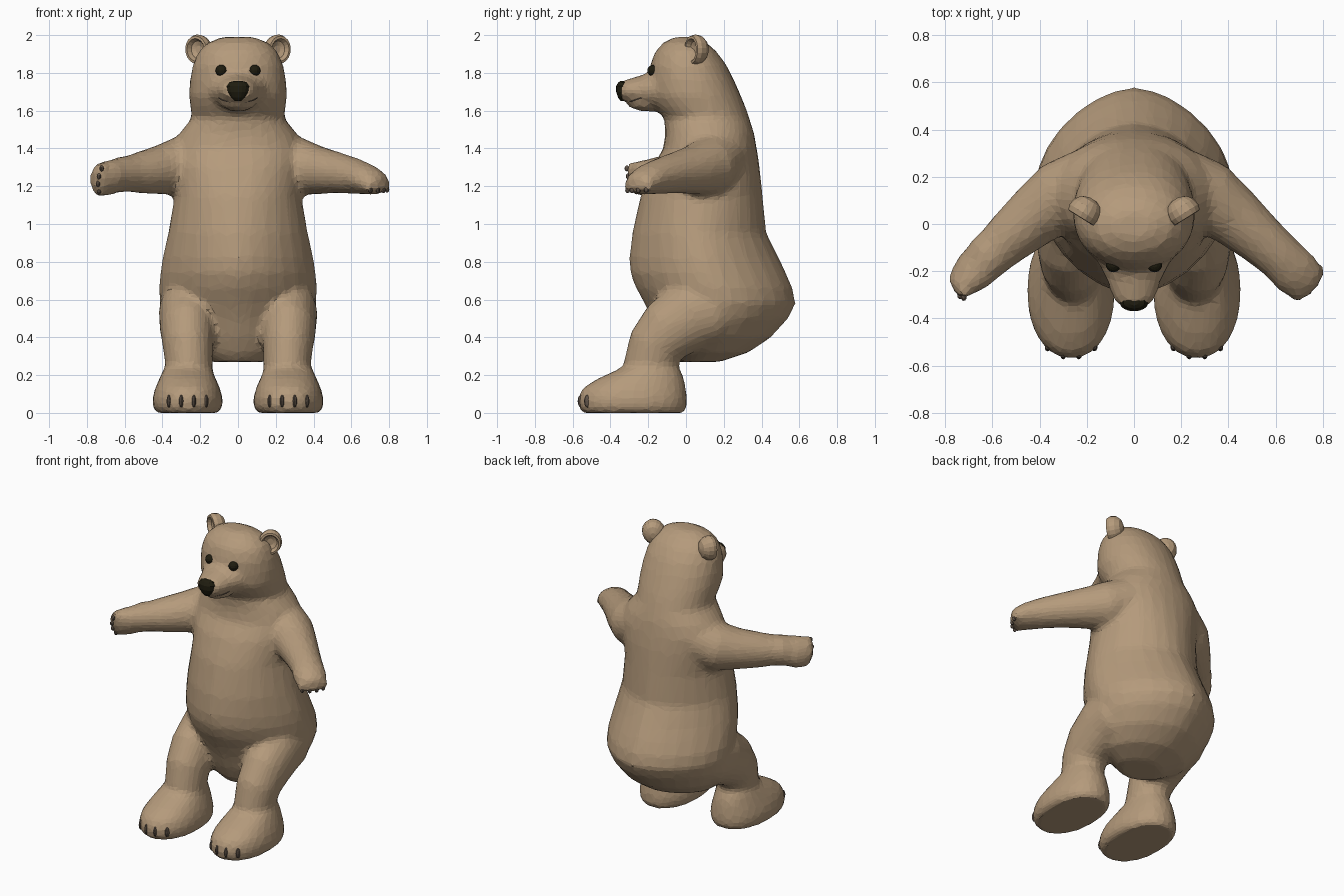
import bpy, bmesh, math
from mathutils import Vector, Matrix

if "Cube" in bpy.data.objects:
    bpy.data.objects.remove(bpy.data.objects["Cube"])


def material(name, rgb):
    mat = bpy.data.materials.new(name)
    mat.use_nodes = True
    mat.diffuse_color = (*rgb, 1)
    bsdf = mat.node_tree.nodes["Principled BSDF"]
    bsdf.inputs["Base Color"].default_value = (*rgb, 1)
    bsdf.inputs["Roughness"].default_value = 0.8
    return mat


FUR = material("tan fur", (0.46, 0.325, 0.2))
DARK = material("dark nose and eyes", (0.014, 0.012, 0.005))
CLAW = material("grey brown claw", (0.12, 0.09, 0.068))
X, Y, Z = Vector((1, 0, 0)), Vector((0, 1, 0)), Vector((0, 0, 1))


def loft(bm, rings, n=28, powers=None):
    """Skin a closed tube over rings of (centre, half axis u, half axis v)."""
    def bend(t, power):
        return math.copysign(abs(t) ** (2 / power), t)
    loops = []
    angles = [math.tau * i / n for i in range(n)]
    for (c, u, v), p in zip(rings, powers or [2] * len(rings)):
        loops.append([bm.verts.new(c + u * bend(math.cos(a), p) + v * bend(math.sin(a), p))
                      for a in angles])
    faces = [bm.faces.new(loops[0]), bm.faces.new(loops[-1])]
    for a, b in zip(loops, loops[1:]):
        for i in range(n):
            j = (i + 1) % n
            faces.append(bm.faces.new((a[i], a[j], b[j], b[i])))
    bmesh.ops.recalc_face_normals(bm, faces=faces)


def ball(bm, centre, size, seg=14):
    m = Matrix.Translation(centre) @ Matrix.Diagonal((*size, 1))
    bmesh.ops.create_uvsphere(bm, u_segments=seg, v_segments=seg // 2 + 1, radius=1, matrix=m)


def finish(bm, name, mat):
    mesh = bpy.data.meshes.new(name)
    bm.to_mesh(mesh)
    bm.free()
    mesh.materials.append(mat)
    obj = bpy.data.objects.new(name, mesh)
    bpy.context.collection.objects.link(obj)
    return obj


def upright(x, rows):
    """Rings stacked in z from rows of (z, front y, back y, half width)."""
    return [(Vector((x, (a + b) / 2, z)), X * w, Y * (b - a) / 2) for z, a, b, w in rows]


def limb(path, side, rolls):
    """Rings along a path of (x, y, z, half width, half height)."""
    pts = [Vector(p[:3]) for p in path]
    rings = []
    for i, p in enumerate(path):
        d = (pts[min(i + 1, len(pts) - 1)] - pts[max(i - 1, 0)]).normalized()
        u = (side - d * side.dot(d)).normalized()
        u = Matrix.Rotation(rolls[i], 3, d) @ u
        rings.append((pts[i], u * p[3], d.cross(u) * p[4]))
    return rings


body = bmesh.new()
claws = bmesh.new()

# Torso, neck and head in one column: keeled belly and back, rounder chest and head
column = [
    (0.27, -0.06, 0.18, 0.15), (0.32, -0.1, 0.33, 0.27), (0.4, -0.14, 0.45, 0.34),
    (0.5, -0.18, 0.54, 0.39), (0.58, -0.22, 0.58, 0.415), (0.66, -0.265, 0.565, 0.42),
    (0.74, -0.295, 0.53, 0.412), (0.82, -0.3, 0.49, 0.4), (0.95, -0.285, 0.425, 0.37),
    (1.15, -0.24, 0.405, 0.335), (1.3, -0.18, 0.39, 0.345), (1.4, -0.12, 0.375, 0.35),
    (1.48, -0.11, 0.36, 0.31), (1.56, -0.115, 0.335, 0.245), (1.62, -0.165, 0.315, 0.252),
    (1.68, -0.195, 0.29, 0.26), (1.76, -0.195, 0.255, 0.255), (1.84, -0.19, 0.215, 0.24),
    (1.91, -0.165, 0.165, 0.212), (1.96, -0.12, 0.11, 0.16), (1.99, -0.06, 0.05, 0.085)]
loft(body, upright(0, column),
     powers=[1.7 + 0.4 * min(1, max(0, (r[0] - 0.85) / 0.4)) for r in column])

# Muzzle and chin
loft(body, [(Vector((0, y, (lo + hi) / 2)), X * w, Z * (hi - lo) / 2) for y, lo, hi, w in [
    (-0.08, 1.58, 1.84, 0.19), (-0.18, 1.61, 1.81, 0.145), (-0.24, 1.63, 1.785, 0.115),
    (-0.3, 1.645, 1.77, 0.095), (-0.345, 1.655, 1.755, 0.07)]])
ball(body, (0, -0.2, 1.64), (0.095, 0.115, 0.045))

for s in (-1, 1):
    # Leg: thigh, knee and shin
    leg = [(0.23, 0.27, 0.56, 0.13, 0.13), (0.255, 0.14, 0.55, 0.16, 0.19),
           (0.265, 0.03, 0.52, 0.155, 0.19), (0.27, -0.09, 0.44, 0.143, 0.17),
           (0.265, -0.16, 0.355, 0.133, 0.15), (0.26, -0.185, 0.26, 0.125, 0.143),
           (0.26, -0.19, 0.12, 0.13, 0.15)]
    loft(body, limb([(s * p[0], *p[1:]) for p in leg], X, [0] * len(leg)))

    # Foot with a flat sole
    foot = upright(s * 0.267, [
        (0.0, -0.545, -0.01, 0.165), (0.03, -0.57, 0.005, 0.185), (0.08, -0.57, 0.005, 0.186),
        (0.13, -0.55, 0.0, 0.172), (0.18, -0.47, -0.01, 0.15), (0.23, -0.36, -0.03, 0.128)])
    loft(body, foot, powers=[2.15] * len(foot))
    for k in (-1.5, -0.5, 0.5, 1.5):
        ball(claws, (s * 0.267 + k * 0.066, -0.56 + 0.017 * k * k, 0.062),
             (0.013, 0.018, 0.034), seg=10)

    # Arm ending in a paw; the right paw is turned on its side
    lift = 0.02 if s < 0 else 0.0
    roll = math.radians(70) if s < 0 else 0
    arm = [(0.2, 0.15, 1.34, 0.17, 0.16), (0.32, 0.11, 1.3, 0.155, 0.153),
           (0.42, 0.035, 1.285, 0.13, 0.128), (0.53, -0.06, 1.27, 0.11, 0.108),
           (0.62, -0.14, 1.253 + lift / 2, 0.1, 0.094),
           (0.685, -0.205, 1.235 + lift / 2, 0.104, 0.08),
           (0.735, -0.25, 1.215 + lift, 0.092, 0.062),
           (0.758, -0.27, 1.207 + lift, 0.065, 0.042)]
    rolls = [roll * t for t in (0, 0, 0, 0, 0.4, 0.8, 1, 1)]
    rings = limb([(s * p[0], *p[1:]) for p in arm], Vector((s * 0.7, 0.7, 0)), rolls)
    loft(body, rings)
    tip, across, _ = rings[-2]
    across = across.normalized()
    out = Vector((s * 0.72, -0.68, -0.1)).normalized()
    palm = -Z if s > 0 else Vector((0.5, -0.85, 0))
    for k in (-1.5, -0.5, 0.5, 1.5):
        toe = tip + across * k * 0.044 + out * (0.014 - 0.007 * k * k) + palm * 0.015
        ball(body, toe, (0.031, 0.031, 0.036))
        ball(claws, toe + out * 0.016 + palm * 0.018, (0.012, 0.013, 0.016), seg=10)

    # Ear: a dished cup turned outward
    ear = bmesh.new()
    spin = Matrix.Rotation(s * math.radians(32), 3, "Z") @ Matrix.Rotation(s * 0.25, 3, "Y")
    centre = Vector((s * 0.208, 0.05, 1.922))
    loft(ear, [(centre + spin @ Vector((0, d, 0)), spin @ X * r, spin @ Z * r * 1.12)
               for r, d in [(0.02, 0.004), (0.042, -0.006), (0.054, -0.03), (0.066, -0.028),
                            (0.073, -0.005), (0.068, 0.026), (0.048, 0.052), (0.016, 0.064)]], n=18)
    finish(ear, "left_ear" if s > 0 else "right_ear", FUR)

    # Eye
    eye = bmesh.new()
    ball(eye, (s * 0.088, -0.171, 1.812), (0.032, 0.034, 0.031))
    finish(eye, "left_eye" if s > 0 else "right_eye", DARK)

# Blend the fur parts into one faceted skin
skin = finish(body, "body", FUR)
remesh = skin.modifiers.new("blend", "REMESH")
remesh.mode = "VOXEL"
remesh.voxel_size = 0.02
soften = skin.modifiers.new("soften", "SMOOTH")
soften.factor = 0.5
soften.iterations = 5
facet = skin.modifiers.new("facet", "DECIMATE")
facet.ratio = 0.16

finish(claws, "claws", CLAW)

# Nose: wide at the top, narrow at the bottom
nose = bmesh.new()
loft(nose, upright(0, [
    (1.65, -0.345, -0.32, 0.016), (1.67, -0.36, -0.305, 0.038), (1.7, -0.37, -0.3, 0.056),
    (1.73, -0.37, -0.3, 0.06), (1.75, -0.358, -0.305, 0.046), (1.758, -0.345, -0.315, 0.02),
]), n=16)
finish(nose, "nose", DARK)

# Mouth: a thin smiling line around the muzzle
smile = bpy.data.curves.new("mouth", "CURVE")
smile.dimensions = "3D"
smile.bevel_depth = 0.003
line = smile.splines.new("POLY")
line.points.add(14)
for i, p in enumerate(line.points):
    t = i / 7 - 1
    p.co = (0.106 * math.sin(t * 1.4), -0.2 - 0.112 * math.cos(t * 1.4), 1.644 + 0.03 * t * t, 1)
smile.materials.append(CLAW)
mouth = bpy.data.objects.new("mouth", smile)
bpy.context.collection.objects.link(mouth)
